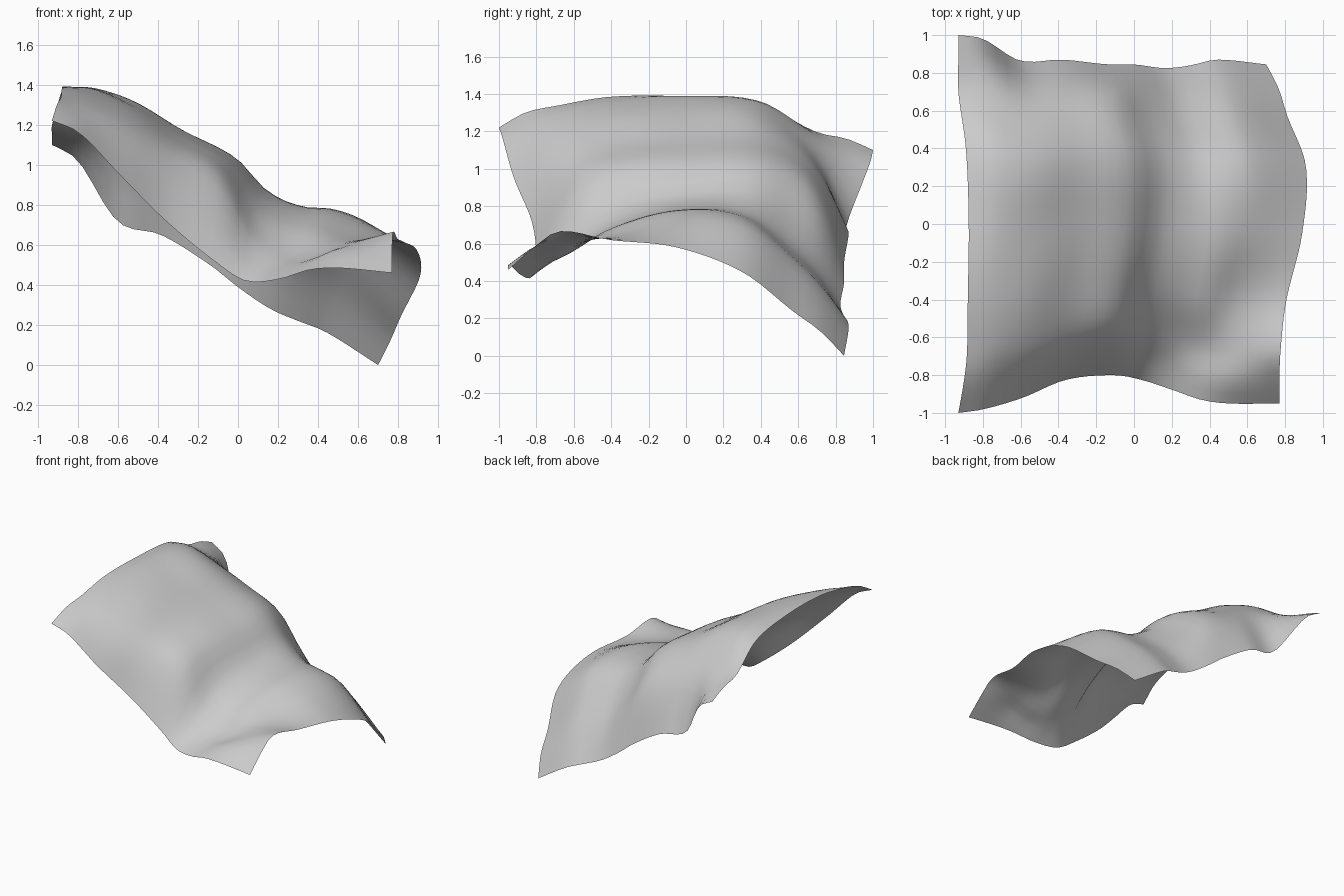
import bpy, bmesh

cube = bpy.data.objects.get("Cube")
if cube:
    bpy.data.objects.remove(cube, do_unlink=True)


def spline(knots, values, t):
    """Smooth interpolation through uneven knots."""
    last = len(knots) - 1

    def slope(i):
        a, b = max(i - 1, 0), min(i + 1, last)
        return (values[b] - values[a]) / (knots[b] - knots[a])

    i = 0
    while i < last - 1 and t > knots[i + 1]:
        i += 1
    h = knots[i + 1] - knots[i]
    s = (t - knots[i]) / h
    r = 1 - s
    return (values[i] * r * r * (1 + s + s) + values[i + 1] * s * s * (1 + r + r)
            + slope(i) * h * s * r * r - slope(i + 1) * h * s * s * r)


# Stations across (left to right of the sheet) and along (front to back)
across = [0, .08, .2, .335, .485, .57, .67, .755, .84, 1]
along = [0, .07, .15, .3, .5, .7, .85, .93, 1]

# Outline of the sheet, one curve per edge
front_edge = [-1, -.98, -.92, -.825, -.8, -.825, -.88, -.93, -.95, -.95]
back_edge = [1, .98, .865, .87, .845, .845, .825, .84, .87, .845]
high_edge = [-.93, -.905, -.885, -.88, -.875, -.89, -.93, -.93, -.93]
low_edge = [.77, .77, .775, .805, .89, .91, .81, .765, .7]

# Fold heights, one arch from front to back at each station across
arches = [
    [1.22, 1.3, 1.335, 1.385, 1.385, 1.34, 1.195, 1.16, 1.1],
    [1.16, 1.23, 1.3, 1.36, 1.385, 1.36, 1.18, 1.1, 1.02],
    [.95, 1.1, 1.2, 1.28, 1.3, 1.31, 1.17, 1, .72],
    [.72, .95, 1.07, 1.14, 1.165, 1.165, 1.06, .9, .65],
    [.51, .72, .91, 1, 1.02, 1.03, .95, .8, .5],
    [.42, .53, .66, .8, .855, .865, .75, .62, .39],
    [.43, .48, .55, .7, .785, .765, .6, .46, .28],
    [.475, .52, .54, .68, .775, .74, .54, .4, .22],
    [.485, .57, .59, .64, .725, .68, .48, .33, .165],
    [.46, .57, .665, .62, .58, .445, .235, .13, 0],
]


def sheet_point(u, v):
    left, right = spline(along, high_edge, v), spline(along, low_edge, v)
    front, back = spline(across, front_edge, u), spline(across, back_edge, u)
    z = spline(across, [spline(along, arch, v) for arch in arches], u)
    return left + (right - left) * u, front + (back - front) * v, z


# Draped cloth sheet
steps = 32
bm = bmesh.new()
rows = [[bm.verts.new(sheet_point(i / steps, j / steps)) for i in range(steps + 1)]
        for j in range(steps + 1)]
for near, far in zip(rows, rows[1:]):
    for i in range(steps):
        face = bm.faces.new((near[i], near[i + 1], far[i + 1], far[i]))
        face.smooth = True
mesh = bpy.data.meshes.new("cloth_sheet")
bm.to_mesh(mesh)
bm.free()
cloth = bpy.data.objects.new("cloth_sheet", mesh)
bpy.context.collection.objects.link(cloth)

# Plain grey fabric
fabric = bpy.data.materials.new("grey_fabric")
fabric.use_nodes = True
colour = (.6, .6, .6, 1)
fabric.diffuse_color = colour
fabric.node_tree.nodes["Principled BSDF"].inputs["Base Color"].default_value = colour
mesh.materials.append(fabric)
